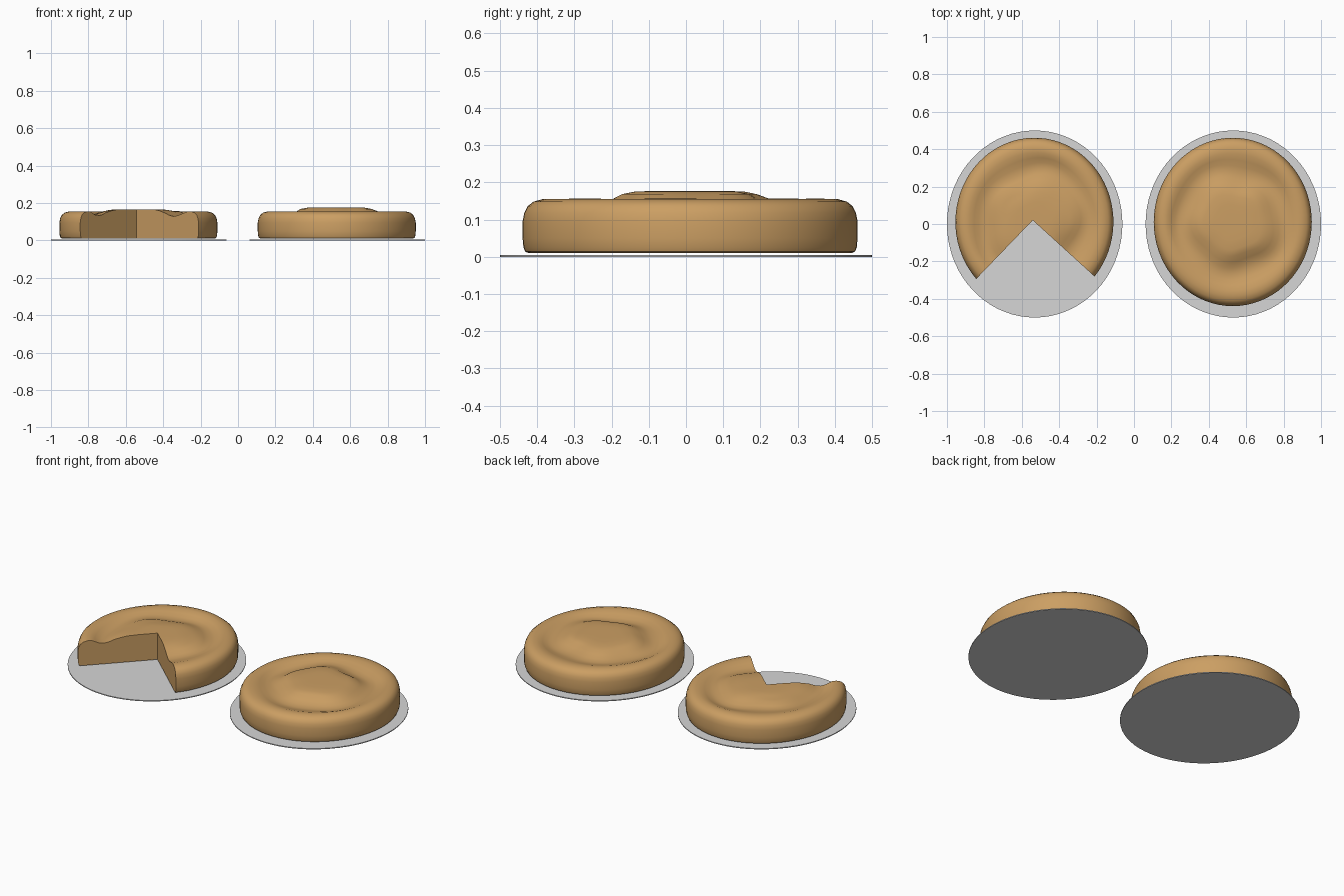
import bpy, bmesh, math

if "Cube" in bpy.data.objects:
    bpy.data.objects.remove(bpy.data.objects["Cube"])


def material(name, rgb):
    m = bpy.data.materials.new(name)
    m.diffuse_color = (*rgb, 1)
    m.use_nodes = True
    m.node_tree.nodes["Principled BSDF"].inputs["Base Color"].default_value = m.diffuse_color
    return m


CRUST = material("baked_crust", (0.60, 0.345, 0.125))
PLATE = material("grey_plate", (0.67, 0.67, 0.67))
RX, RY = 0.4225, 0.45

# Pie profile: (normalised radius, height, wobble weight), bottom to top centre
PROFILE = [(0.0, 0.010, 0), (0.965, 0.010, 0), (0.985, 0.014, 0), (0.995, 0.025, 0), (1.0, 0.05, 0),
           (1.0, 0.095, 0), (0.99, 0.118, 0), (0.97, 0.136, 0), (0.935, 0.148, 0),
           (0.88, 0.155, 0), (0.82, 0.155, 0.2), (0.76, 0.147, 0.5), (0.70, 0.138, 0.8),
           (0.63, 0.134, 1), (0.56, 0.140, 1), (0.49, 0.152, 1), (0.42, 0.165, 1),
           (0.34, 0.172, 0.8), (0.22, 0.174, 0.4), (0.10, 0.174, 0.1), (0.0, 0.174, 0)]


def finish(bm, name, mat, angle=42):
    bmesh.ops.recalc_face_normals(bm, faces=bm.faces)
    me = bpy.data.meshes.new(name)
    bm.to_mesh(me)
    bm.free()
    ob = bpy.data.objects.new(name, me)
    bpy.context.collection.objects.link(ob)
    me.materials.append(mat)
    bpy.ops.object.select_all(action='DESELECT')
    ob.select_set(True)
    bpy.context.view_layer.objects.active = ob
    bpy.ops.object.shade_smooth_by_angle(angle=math.radians(angle))
    return ob


def make_pie(name, cx, cy, start, end, apex, drop, phase):
    """Lathe the profile between two angles (degrees); an open sweep gets flat cut walls."""
    full = end - start >= 360
    steps = 72 if full else 54
    bm = bmesh.new()
    low = bm.verts.new((cx + apex[0], cy + apex[1], PROFILE[0][1]))
    high = bm.verts.new((cx + apex[0], cy + apex[1], PROFILE[-1][1] - drop))
    cols = []
    for i in range(steps if full else steps + 1):
        a = math.radians(start + (end - start) * i / steps)
        wob = 0.03 * math.sin(2 * a + phase) + 0.02 * math.sin(5 * a + 2 * phase)
        dz = 0.005 * math.sin(3 * a + phase)
        col = [low]
        for r, z, w in PROFILE[1:-1]:
            rr = r + w * wob
            z = z + w * dz * (r > 0.45) - (drop if r < 0.45 else 0)
            col.append(bm.verts.new((cx + apex[0] * (1 - rr) + RX * rr * math.cos(a),
                                     cy + apex[1] * (1 - rr) + RY * rr * math.sin(a), z)))
        cols.append(col + [high])
    pairs = list(zip(cols, cols[1:])) + ([(cols[-1], cols[0])] if full else [])
    for p, q in pairs:
        for k in range(len(PROFILE) - 1):
            face = []
            for v in (p[k], q[k], q[k + 1], p[k + 1]):
                if v not in face:
                    face.append(v)
            bm.faces.new(face)
    if not full:
        bm.faces.new(cols[0])
        bm.faces.new(cols[-1])
    return finish(bm, name, CRUST)


def make_plate(name, cx):
    bm = bmesh.new()
    bmesh.ops.create_cone(bm, cap_ends=True, segments=72, radius1=1, radius2=1, depth=0.005)
    for v in bm.verts:
        v.co = (cx + v.co.x * 0.469, v.co.y * 0.5, v.co.z + 0.0025)
    return finish(bm, name, PLATE)


# Plates
make_plate("left_plate", -0.531)
make_plate("right_plate", 0.531)

# Pie with a slice removed, and the whole pie
make_pie("cut_pie", -0.5325, 0.011, -40.4, 222.6, (-0.009, 0.009), 0.008, 0.6)
make_pie("whole_pie", 0.528, 0.011, 0, 360, (0, 0), -0.003, 2.0)
